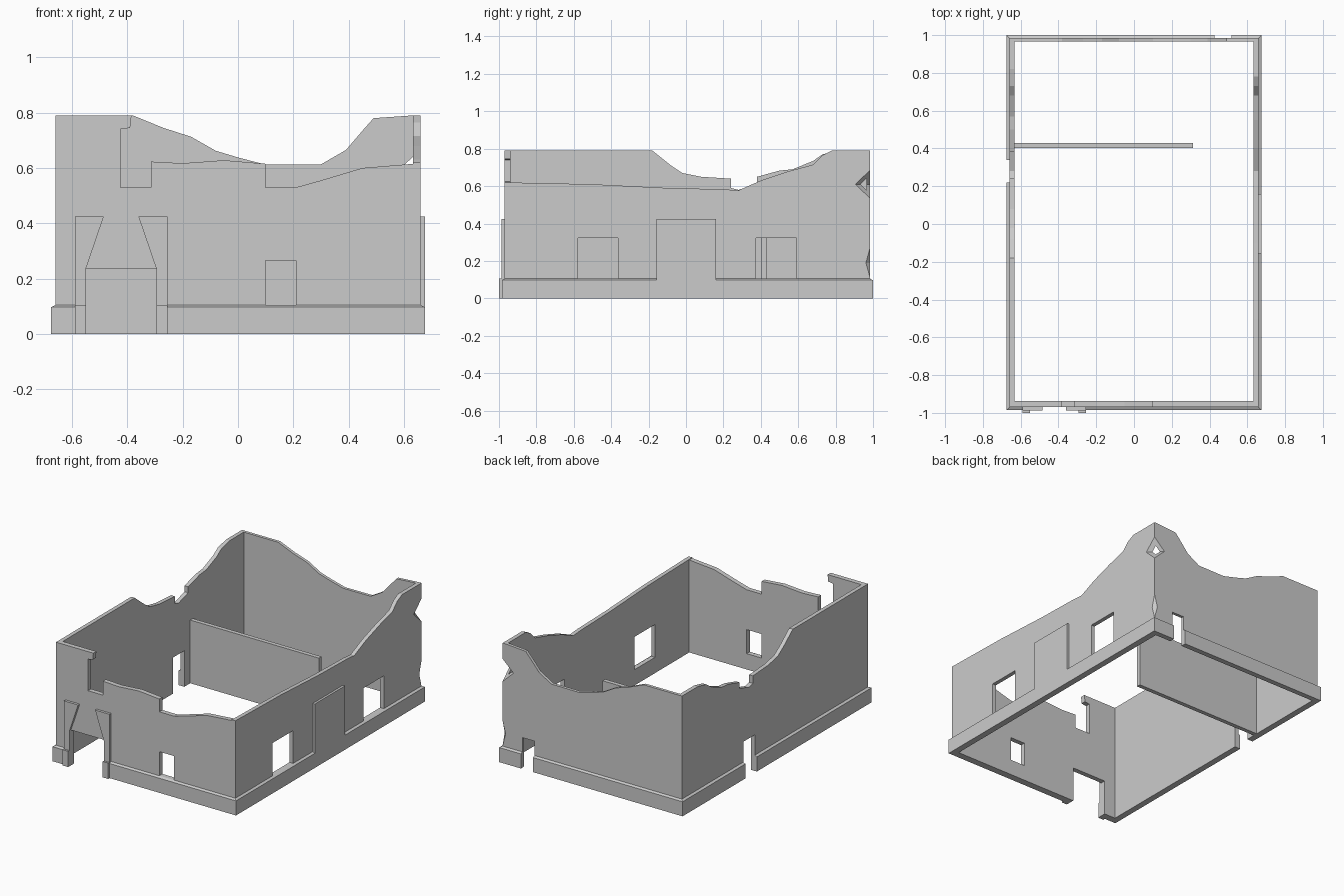
import bpy, bmesh
from mathutils import Vector

if "Cube" in bpy.data.objects:
    bpy.data.objects.remove(bpy.data.objects["Cube"])


def finish(bm, name):
    bmesh.ops.recalc_face_normals(bm, faces=bm.faces)
    mesh = bpy.data.meshes.new(name)
    bm.to_mesh(mesh)
    bm.free()
    obj = bpy.data.objects.new(name, mesh)
    bpy.context.scene.collection.objects.link(obj)
    return obj


def prism(name, profile, axis, a, b):
    """Extrude a (u, z) profile along x or y from a to b."""
    bm = bmesh.new()
    put = (lambda u, z, d: (d, u, z)) if axis == 'x' else (lambda u, z, d: (u, d, z))
    near = [bm.verts.new(put(u, z, a)) for u, z in profile]
    far = [bm.verts.new(put(u, z, b)) for u, z in profile]
    bm.faces.new(near)
    bm.faces.new(far[::-1])
    n = len(profile)
    for i in range(n):
        j = (i + 1) % n
        bm.faces.new((near[i], near[j], far[j], far[i]))
    return finish(bm, name)


def box(name, x0, x1, y0, y1, z0, z1):
    return prism(name, [(x0, z0), (x1, z0), (x1, z1), (x0, z1)], 'y', y0, y1)


def bite(name, centre, radius, height):
    """Diamond-shaped cutter for broken masonry."""
    bm = bmesh.new()
    c = Vector(centre)
    ring = [bm.verts.new(c + Vector(d) * radius)
            for d in ((1, 0, 0), (0, 1, 0), (-1, 0, 0), (0, -1, 0))]
    tips = [bm.verts.new(c + Vector((0, 0, s * height))) for s in (1, -1)]
    for i in range(4):
        for t in tips:
            bm.faces.new((ring[i], ring[(i + 1) % 4], t))
    return finish(bm, name)


def cut(obj, cutters):
    for c in cutters:
        m = obj.modifiers.new("opening", 'BOOLEAN')
        m.operation = 'DIFFERENCE'
        m.solver = 'EXACT'
        m.object = c
    dg = bpy.context.evaluated_depsgraph_get()
    dg.update()
    mesh = bpy.data.meshes.new_from_object(obj.evaluated_get(dg))
    obj.modifiers.clear()
    obj.data = mesh


X, XI = 0.66, 0.633
YF, YFI, YB, YBI = -0.97, -0.938, 0.985, 0.965

# Ruined walls with ragged tops
front = prism("front_wall", [
    (-XI, 0), (XI, 0), (XI, .615), (.45, .6), (.3, .555), (.21, .53), (.1, .53),
    (.1, .615), (-.05, .628), (-.2, .617), (-.315, .623), (-.315, .53),
    (-.425, .53), (-.425, .74), (-.39, .745), (-.385, .79), (-XI, .79)], 'y', YF, YFI)
back = prism("back_wall", [
    (-XI, 0), (XI, 0), (XI, .79), (.49, .78), (.45, .735), (.39, .665), (.3, .613),
    (.1, .612), (0, .638), (-.08, .662), (-.17, .713), (-.27, .745), (-.38, .79),
    (-XI, .79)], 'y', YBI, YB)
right = prism("right_wall", [
    (YF, 0), (YB, 0), (YB, .79), (.78, .79), (.73, .765), (.68, .715), (.55, .68),
    (.4, .63), (.28, .577), (.2, .583), (-.1, .59), (-.5, .61), (YF, .62)],
    'x', XI, X)
left = prism("left_wall", [
    (YF, 0), (YB, 0), (YB, .79), (.82, .79), (.73, .77), (.68, .735), (.57, .69),
    (.5, .683), (.38, .65), (.38, .61), (.28, .58), (.24, .59), (.24, .64),
    (.08, .65), (-.02, .67), (-.08, .71), (-.18, .79), (YF, .79)], 'x', -X, -XI)

# Chamfered plinth around the footprint
bm = bmesh.new()
rings = []
for x, y0, y1, z in ((.675, -.985, 1, 0), (.675, -.985, 1, .097),
                     (X, YF, YB, .105), (X, YF, YB, 0)):
    rings.append([bm.verts.new(p) for p in
                  ((-x, y0, z), (x, y0, z), (x, y1, z), (-x, y1, z))])
for r in range(4):
    a, b = rings[r], rings[(r + 1) % 4]
    for i in range(4):
        j = (i + 1) % 4
        bm.faces.new((a[i], a[j], b[j], b[i]))
plinth = finish(bm, "plinth")

# Cutters for doors, windows and broken corner
front_door = box("front_door_cutter", -.55, -.295, -1.1, -.8, -.1, .235)
front_window = box("front_window_cutter", .1, .21, -1.1, -.8, .105, .265)
back_door = box("back_door_cutter", .425, .515, .8, 1.1, -.1, .2)
left_door = box("left_door_cutter", -.8, -.5, .22, .34, -.1, .24)
windows = [box("right_window_cutter", .5, .8, y0, y1, .105, .323)
           for y0, y1 in ((-.578, -.363), (.375, .59))]
corner = [bite("corner_hole_cutter", (.665, .99, .61), .09, .085),
          bite("corner_dent_cutter", (.665, .99, .19), .033, .12)]

cut(front, [front_door, front_window])
cut(back, [back_door] + corner)
cut(right, windows + corner)
cut(left, [left_door])
cut(plinth, [front_door, back_door, left_door])
for c in [front_door, front_window, back_door, left_door] + windows + corner:
    bpy.data.objects.remove(c)

# Flared door surrounds with stepped feet
for side, s in (("left", -1), ("right", 1)):
    mid = -.4225
    pts = [(.1675, 0), (.1275, 0), (.1275, .235), (.0625, .425), (.1675, .425)]
    prism(side + "_door_surround", [(mid + s * u, z) for u, z in pts], 'y', -.987, YF)
    x0, x1 = sorted((mid + s * .1275, mid + s * .1675))
    box(side + "_door_foot", x0, x1, -1, YF, 0, .105)

# Blocked doorway panel on the right and inner partition
box("blocked_doorway", X, .675, -.157, .16, .09, .425)
box("partition_wall", -XI, .313, .402, .43, 0, .42)
